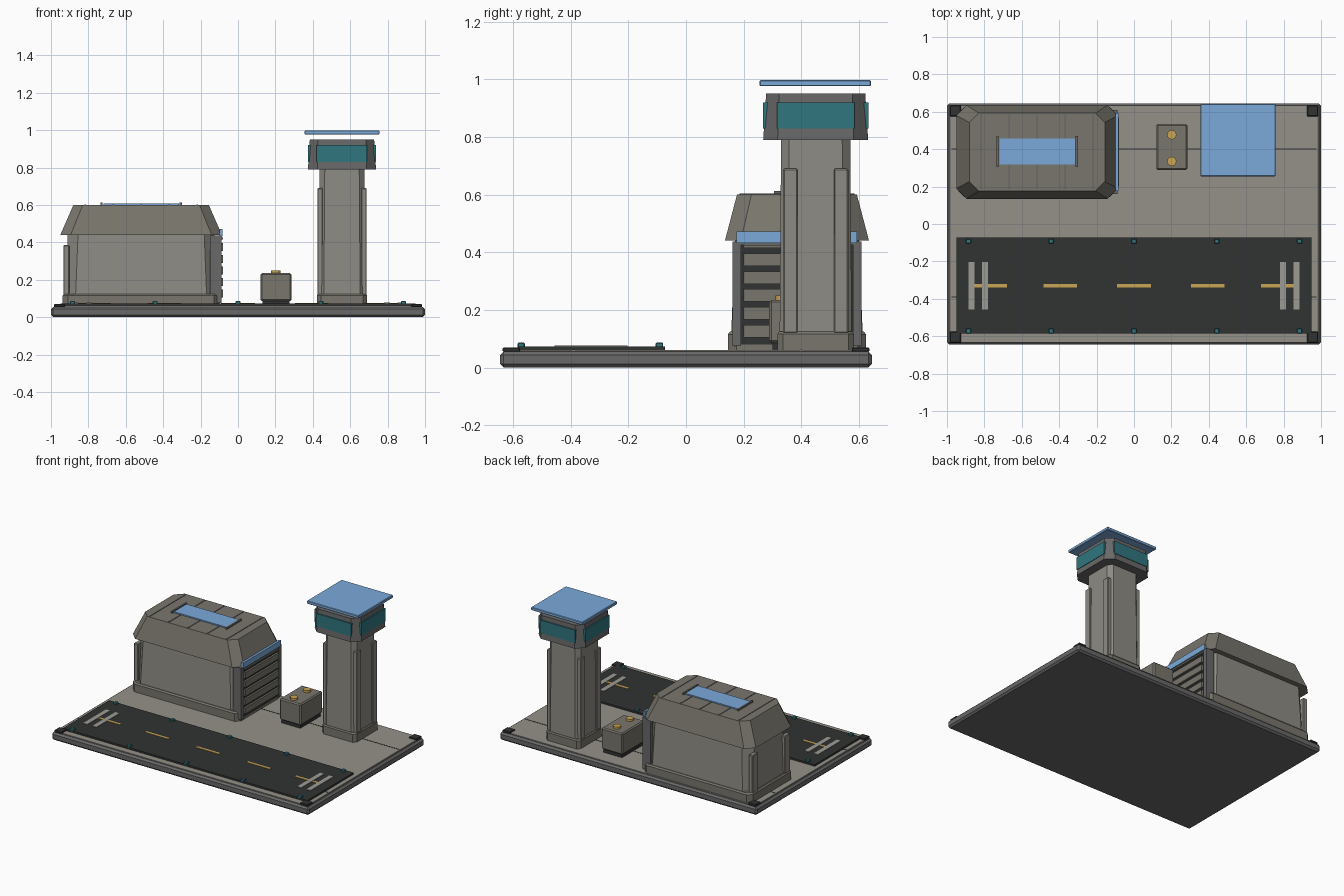
import bpy, bmesh

if "Cube" in bpy.data.objects:
    bpy.data.objects.remove(bpy.data.objects["Cube"])

COLORS = {
    "concrete": (0.30, 0.28, 0.25), "stone": (0.19, 0.18, 0.15), "wall": (0.27, 0.26, 0.23),
    "steel": (0.14, 0.14, 0.14), "dark": (0.03, 0.033, 0.032), "blue": (0.20, 0.40, 0.70),
    "teal": (0.03, 0.18, 0.21), "amber": (0.60, 0.38, 0.09), "paint": (0.34, 0.33, 0.30),
}
MATS = {}
for key, rgb in COLORS.items():
    MATS[key] = bpy.data.materials.new(key)
    MATS[key].diffuse_color = (*rgb, 1)


def finish(name, bm, color, bevel=0):
    bmesh.ops.recalc_face_normals(bm, faces=bm.faces)
    me = bpy.data.meshes.new(name)
    bm.to_mesh(me)
    bm.free()
    me.materials.append(MATS[color])
    ob = bpy.data.objects.new(name, me)
    bpy.context.collection.objects.link(ob)
    if bevel:
        mod = ob.modifiers.new("bevel", "BEVEL")
        mod.width, mod.segments = bevel, 1
    return ob


def box(name, x, y, z, color, bevel=0):
    """Box from (min, max) ranges."""
    bm = bmesh.new()
    bmesh.ops.create_cube(bm, size=1)
    for v in bm.verts:
        v.co = [(r[0] + r[1]) / 2 + c * (r[1] - r[0]) for r, c in zip((x, y, z), v.co)]
    return finish(name, bm, color, bevel)


def cylinder(name, x, y, z0, z1, r, color, sides=12):
    bm = bmesh.new()
    bmesh.ops.create_cone(bm, cap_ends=True, segments=sides, radius1=r, radius2=r, depth=z1 - z0)
    bmesh.ops.translate(bm, verts=bm.verts, vec=(x, y, (z0 + z1) / 2))
    return finish(name, bm, color)


def octagon_loft(name, cx, cy, rings, color):
    """Loft of chamfered rectangles; each ring is (half x, half y, chamfer, z)."""
    bm = bmesh.new()
    loops = []
    for a, b, c, z in rings:
        pts = [(a, -b + c), (a, b - c), (a - c, b), (-a + c, b),
               (-a, b - c), (-a, -b + c), (-a + c, -b), (a - c, -b)]
        loops.append([bm.verts.new((cx + x, cy + y, z)) for x, y in pts])
    for lo, hi in zip(loops, loops[1:]):
        for i in range(8):
            j = (i + 1) % 8
            bm.faces.new((lo[i], lo[j], hi[j], hi[i]))
    bm.faces.new(loops[0][::-1])
    bm.faces.new(loops[-1])
    return finish(name, bm, color)


# Base slab, apron and corner pads
box("base_slab", (-1, 1), (-0.645, 0.645), (0, 0.055), "steel", 0.012)
box("apron", (-0.98, 0.98), (-0.63, 0.63), (0.05, 0.061), "concrete")
for y in (-0.39, 0.4):
    box("apron_seam", (-0.975, 0.975), (y - 0.003, y + 0.003), (0.058, 0.0625), "dark")
for sx in (-1, 1):
    for sy in (-1, 1):
        x, y = sx * 0.955, sy * 0.606
        box("corner_pad", (x - 0.03, x + 0.03), (y - 0.03, y + 0.03), (0.053, 0.07), "dark", 0.004)

# Runway with markings and edge lights
box("runway", (-0.95, 0.95), (-0.585, -0.073), (0.058, 0.073), "dark")
for x in (-0.77, -0.395, 0, 0.395, 0.77):
    box("centre_dash", (x - 0.09, x + 0.09), (-0.34, -0.322), (0.072, 0.0755), "amber")
for x in (-0.868, -0.796, 0.796, 0.868):
    box("threshold_bar", (x - 0.016, x + 0.016), (-0.457, -0.203), (0.072, 0.077), "paint")
for x in (-0.885, -0.443, 0, 0.443, 0.885):
    for y in (-0.092, -0.572):
        box("runway_light", (x - 0.013, x + 0.013), (y - 0.013, y + 0.013), (0.07, 0.086), "teal", 0.003)

# Hangar
HX, HY = -0.518, 0.385
octagon_loft("hangar_plinth", HX, HY, [(0.42, 0.24, 0.03, 0.06), (0.42, 0.24, 0.03, 0.115),
                                       (0.412, 0.232, 0.03, 0.125)], "stone")
octagon_loft("hangar_walls", HX, HY, [(0.405, 0.228, 0.055, 0.12), (0.392, 0.215, 0.055, 0.45)], "wall")
octagon_loft("hangar_roof", HX, HY, [(0.432, 0.25, 0.055, 0.44), (0.362, 0.208, 0.05, 0.60)], "stone")
for sx in (-1, 1):
    for sy in (-1, 1):
        x, y = HX + sx * 0.4, HY + sy * 0.178
        box("hangar_pilaster", (x - 0.016, x + 0.016), (y - 0.03, y + 0.03), (0.12, 0.385), "wall", 0.004)

# Roof ribs and skylight
for i in range(5):
    x = HX + (i - 2) * 0.15
    box("roof_rib", (x - 0.004, x + 0.004), (HY - 0.2, HY + 0.2), (0.595, 0.603), "steel")
box("skylight", (-0.72, -0.315), (0.318, 0.458), (0.595, 0.608), "blue")
for x in (-0.73, -0.306):
    box("skylight_rail", (x - 0.006, x + 0.006), (0.305, 0.47), (0.595, 0.612), "steel")

# Hangar slatted door
box("door_panel", (-0.14, -0.094), (0.185, 0.585), (0.08, 0.435), "dark")
for y in (0.176, 0.594):
    box("door_post", (-0.15, -0.088), (y - 0.015, y + 0.015), (0.075, 0.435), "steel")
box("door_header", (-0.15, -0.088), (0.161, 0.609), (0.425, 0.437), "steel")
for i in range(6):
    z = 0.105 + i * 0.0628 * 0.985
    box("door_slat", (-0.1, -0.081), (0.2, 0.57), (z, min(z + 0.043, 0.425)), "stone")
box("door_awning", (-0.098, -0.082), (0.176, 0.594), (0.432, 0.472), "blue")

# Equipment crate with caps
box("crate_skid", (0.13, 0.275), (0.3, 0.525), (0.06, 0.09), "dark")
box("crate", (0.12, 0.285), (0.288, 0.535), (0.085, 0.235), "stone", 0.008)
for y in (0.335, 0.477):
    cylinder("crate_cap", 0.202, y, 0.23, 0.25, 0.025, "amber")

# Control tower
TX, TY = 0.556, 0.45
octagon_loft("tower_plinth", TX, TY, [(0.133, 0.133, 0.02, 0.06), (0.133, 0.133, 0.02, 0.117),
                                      (0.127, 0.127, 0.02, 0.125)], "stone")
octagon_loft("tower_shaft", TX, TY, [(0.125, 0.125, 0.028, 0.12), (0.12, 0.12, 0.028, 0.80)], "wall")
for sx in (-1, 1):
    for sy in (-1, 1):
        x, y = TX + sx * 0.117, TY + sy * 0.088
        box("tower_pilaster", (x - 0.015, x + 0.015), (y - 0.025, y + 0.025), (0.12, 0.69), "wall", 0.004)
octagon_loft("tower_cab", TX, TY, [(0.182, 0.182, 0.05, 0.79), (0.172, 0.172, 0.045, 0.95)], "steel")
for s in (-1, 1):
    x, y = TX + s * 0.174, TY + s * 0.174
    box("cab_window", (x - 0.009, x + 0.009), (TY - 0.135, TY + 0.135), (0.83, 0.92), "teal")
    box("cab_window", (TX - 0.135, TX + 0.135), (y - 0.009, y + 0.009), (0.83, 0.92), "teal")
box("tower_roof", (0.356, 0.756), (0.255, 0.642), (0.976, 0.997), "blue", 0.003)

for m in bpy.data.materials:
    if m.users and not m.is_grease_pencil:
        m.use_nodes = True
        m.node_tree.nodes["Principled BSDF"].inputs["Base Color"].default_value = m.diffuse_color
